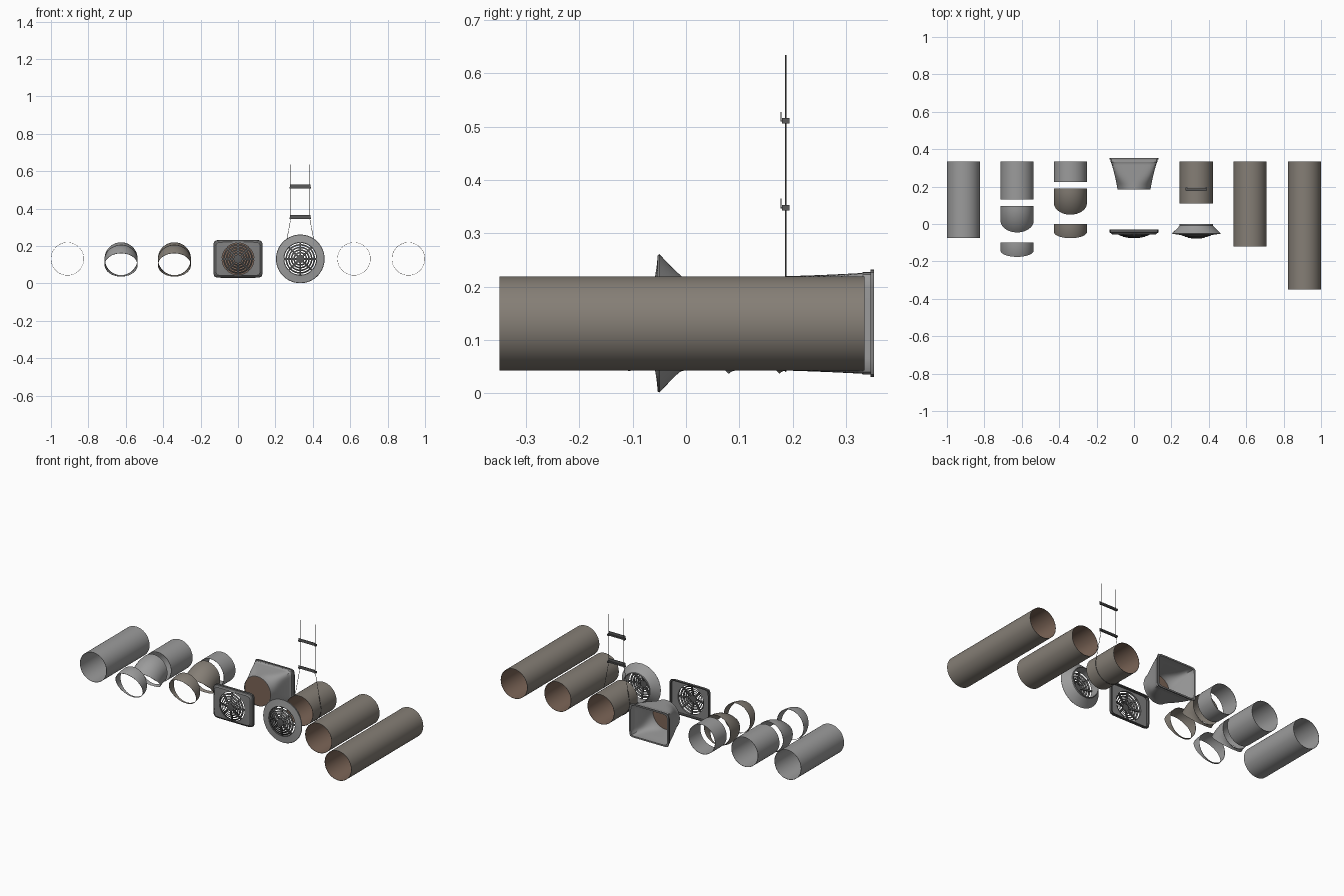
import bpy, bmesh, math
from mathutils import Matrix, Vector

if "Cube" in bpy.data.objects:
    bpy.data.objects.remove(bpy.data.objects["Cube"])

R, ZC, N = 0.0885, 0.131, 72          # duct radius, axis height, sides


def mat(name, r, g, b):
    m = bpy.data.materials.new(name)
    m.diffuse_color = (r, g, b, 1)
    m.use_nodes = True
    m.node_tree.nodes["Principled BSDF"].inputs["Base Color"].default_value = m.diffuse_color
    return m


GRAY = mat("light gray plastic", .33, .33, .33)
TAUPE = mat("taupe plastic", .235, .21, .18)
BROWN = mat("brown lining", .20, .13, .095)
MID = mat("mid gray", .22, .22, .22)
DARK = mat("dark gray", .10, .10, .10)


def finish(name, bm, mats, smooth=True):
    bmesh.ops.recalc_face_normals(bm, faces=bm.faces[:])
    me = bpy.data.meshes.new(name)
    bm.to_mesh(me)
    bm.free()
    for m in mats:
        me.materials.append(m)
    ob = bpy.data.objects.new(name, me)
    bpy.context.collection.objects.link(ob)
    if smooth:
        bpy.ops.object.select_all(action='DESELECT')
        ob.select_set(True)
        bpy.context.view_layer.objects.active = ob
        bpy.ops.object.shade_smooth_by_angle(angle=math.radians(35))
    return ob


def section(x, y, hx, hz=None, p=2):
    """Superellipse outline around the duct axis: circle at p=2, rounded box at high p."""
    hz = hz or hx
    pts = []
    for i in range(N):
        a = 2 * math.pi * (i + .5) / N
        c, s = math.cos(a), math.sin(a)
        k = ((abs(c) / hx) ** p + (abs(s) / hz) ** p) ** (1 / p)
        pts.append(Vector((x + c / k, y, ZC + s / k)))
    return pts


def add_loft(bm, secs, idx=None, closed=True):
    rings = [[bm.verts.new(p) for p in s] for s in secs]
    m = len(rings)
    for j in range(m if closed else m - 1):
        a, b = rings[j], rings[(j + 1) % m]
        for i in range(N):
            k = (i + 1) % N
            bm.faces.new((a[i], a[k], b[k], b[i])).material_index = idx[j] if idx else 0
    return rings


def loft(name, secs, mats, idx=None):
    bm = bmesh.new()
    add_loft(bm, secs, idx)
    return finish(name, bm, mats)


def tube(name, x, y0, y1, outer, inner):
    t = R - .0015
    loft(name, [section(x, y0, R), section(x, y1, R), section(x, y1, t), section(x, y0, t)],
         [outer, inner], [0, 0, 1, 0])


def elbow(name, x, y0, degrees, m, steps=8):
    """Bend swept downward around a pivot just below the duct."""
    zp = ZC - R - .021

    def bent(r, a):
        return [Vector((p.x, y0 - (p.z - zp) * math.sin(a), zp + (p.z - zp) * math.cos(a)))
                for p in section(x, y0, r)]
    angs = [math.radians(degrees) * i / steps for i in range(steps + 1)]
    loft(name, [bent(R, a) for a in angs] + [bent(R - .0015, a) for a in reversed(angs)], [m])


def grille(name, x, y):
    """Domed vent grille: louvre rings, hub and eight spokes."""
    bm = bmesh.new()

    def dome(r):
        return y - .018 * (1 - (r / .086) ** 2)
    for r in (.033, .047, .061, .075):
        a, b = r - .004, r + .004
        add_loft(bm, [section(x, dome(r) - .004, a), section(x, dome(r) + .001, b),
                      section(x, dome(r) + .003, b), section(x, dome(r) - .002, a)])
    rings = add_loft(bm, [section(x, dome(0) - .002, .012), section(x, dome(0), .022),
                          section(x, dome(0) + .006, .022)], closed=False)
    bm.faces.new(rings[0])
    bm.faces.new(rings[-1])
    for i in range(8):
        turn = Matrix.Rotation(math.pi * i / 4, 4, 'Y')
        tilt = Matrix.Rotation(math.radians(13), 4, 'Z')
        M = (Matrix.Translation((x, y - .005, ZC)) @ turn @ Matrix.Translation((.053, 0, 0))
             @ tilt @ Matrix.Diagonal((.068, .007, .010, 1)))
        bmesh.ops.create_cube(bm, size=1, matrix=M)
    finish(name, bm, [DARK])


# straight ducts
tube("long_gray_duct", -.912, -.075, .335, GRAY, GRAY)
tube("medium_gray_duct", -.625, .13, .335, GRAY, GRAY)
tube("short_gray_duct", -.34, .225, .335, GRAY, GRAY)
tube("hung_duct", .333, .11, .335, TAUPE, BROWN)
tube("medium_taupe_duct", .62, -.12, .335, TAUPE, BROWN)
tube("long_taupe_duct", .911, -.35, .335, TAUPE, BROWN)

# 45 and 22.5 degree bends
elbow("gray_bend_wide", -.625, .095, 45, GRAY)
elbow("gray_bend_narrow", -.625, -.10, 22.5, GRAY)
elbow("taupe_bend_wide", -.34, .19, 45, TAUPE)
elbow("taupe_bend_narrow", -.34, 0, 22.5, TAUPE)

# round-to-rectangular transition with end flange
outer, inner = [], []
for i in range(11):
    t = i / 10
    f = .65 * t + .35 * t * t
    hx, hz, p = R + .034 * f, R + .006 * f, 2 + 12 * t ** 2
    y = .185 + .145 * t
    outer.append(section(0, y, hx, hz, p))
    inner.append(section(0, y, hx - .002, hz - .002, p))
rim = [section(0, .332, .125, .096, 14), section(0, .346, .125, .096, 14),
       section(0, .346, .131, .101, 14), section(0, .353, .131, .101, 14),
       section(0, .353, .121, .092, 14)]
secs = outer + rim + inner[::-1]
loft("transition_duct", secs, [GRAY, MID],
     [1 if 12 <= j <= 14 else 0 for j in range(len(secs))])

# round lining plate in the neck of the transition
bm = bmesh.new()
ends = add_loft(bm, [section(0, .188, R - .002), section(0, .191, R - .002)], closed=False)
for e in ends:
    bm.faces.new(e)
finish("neck_plate", bm, [BROWN])

# rectangular wall plate with grille
loft("rectangular_plate",
     [section(0, -.03, .131, .100, 14), section(0, -.045, .131, .100, 14),
      section(0, -.050, .122, .092, 14), section(0, -.055, .118, .089, 14),
      section(0, -.057, .085), section(0, -.045, .085), section(0, -.045, .124, .094, 14),
      section(0, -.03, .124, .094, 14)],
     [MID, DARK], [1, 1, 0, 0, 0, 0, 1, 1])
grille("rectangular_plate_grille", 0, -.056)

# flared round diffuser with grille
flare = [(R, 0), (R, -.008), (.097, -.018), (.110, -.031), (.130, -.050),
         (.128, -.053), (.108, -.055), (.088, -.058), (.085, -.056), (.085, 0)]
loft("round_diffuser", [section(.333, y, r) for r, y in flare], [GRAY, DARK],
     [0, 0, 0, 0, 0, 0, 0, 1, 0, 0])
grille("round_diffuser_grille", .333, -.057)


# hanging wire slung under the short duct
def wire(name, pts, r):
    cu = bpy.data.curves.new(name, 'CURVE')
    cu.dimensions = '3D'
    cu.bevel_depth, cu.bevel_resolution, cu.use_fill_caps = r, 2, True
    sp = cu.splines.new('POLY')
    sp.points.add(len(pts) - 1)
    for q, p in zip(sp.points, pts):
        q.co = (*p, 1)
    cu.materials.append(DARK)
    ob = bpy.data.objects.new(name, cu)
    bpy.context.collection.objects.link(ob)
    bpy.ops.object.select_all(action='DESELECT')
    ob.select_set(True)
    bpy.context.view_layer.objects.active = ob
    bpy.ops.object.convert(target='MESH')


HY, HX = .187, .333
arc = [math.radians(169 + 202 * i / 40) for i in range(41)]
wire("hanger_wire", [(HX - .05, HY, .635), (HX - .05, HY, .35)]
     + [(HX + .0897 * math.cos(a), HY, ZC + .0897 * math.sin(a)) for a in arc]
     + [(HX + .05, HY, .35), (HX + .05, HY, .635)], .0012)

# spreader bars, end clamps and hooks
for n, z in (("lower", .348), ("upper", .511)):
    bm = bmesh.new()
    parts = [(0, HY, z, .115, .006, .008), (0, HY - .009, z + .008, .11, .002, .018),
             (0, HY - .004, z, .11, .012, .002)]
    parts += [(s * .053, HY, z, .010, .014, .010) for s in (-1, 1)]
    for px, py, pz, sx, sy, sz in parts:
        bmesh.ops.create_cube(bm, size=1, matrix=Matrix.Translation((HX + px, py, pz))
                              @ Matrix.Diagonal((sx, sy, sz, 1)))
    finish(n + "_spreader_bar", bm, [DARK], smooth=False)
